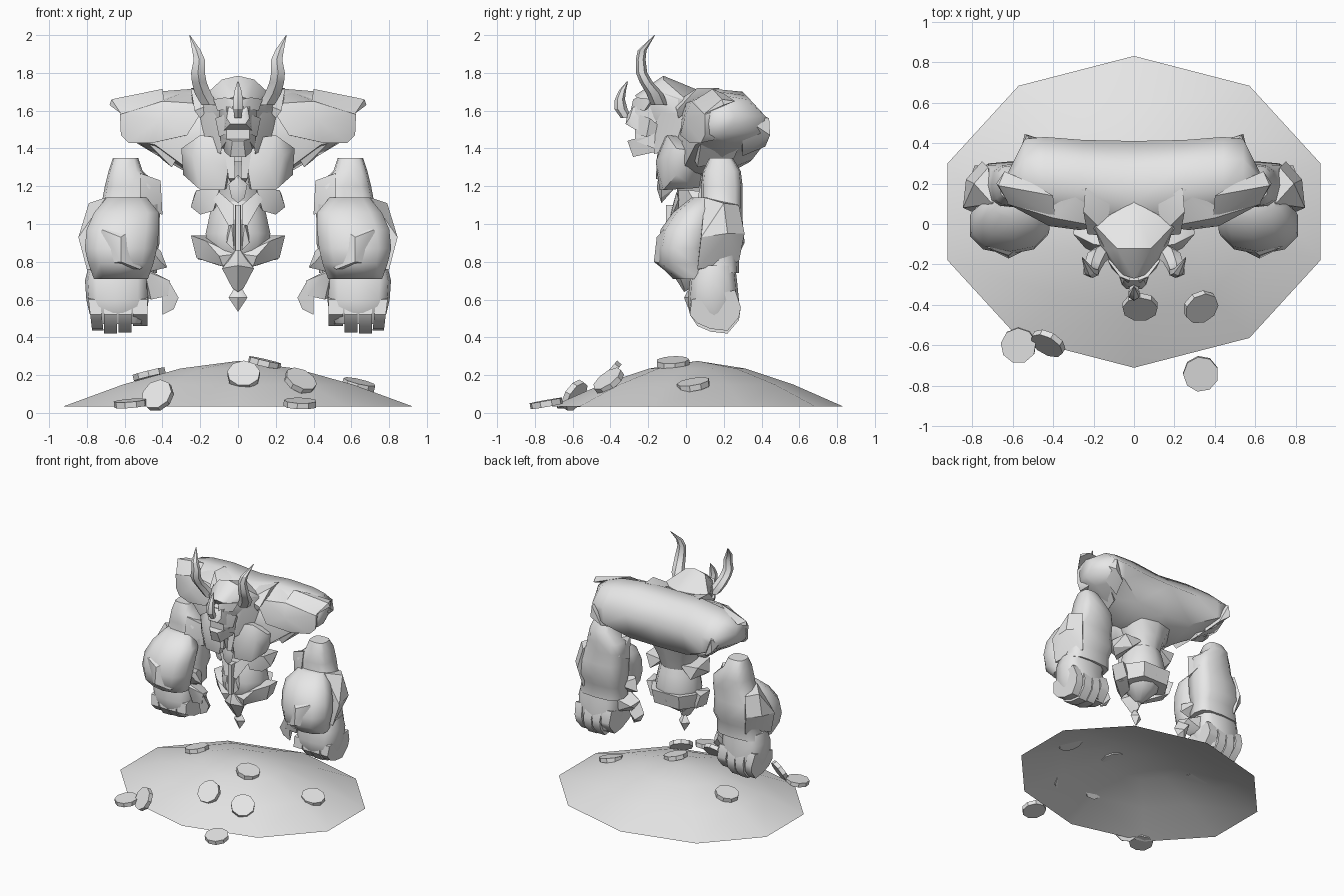
import bpy, bmesh, math
from mathutils import Vector, Matrix

stone = bpy.data.materials.new("light_grey")
stone.diffuse_color = (0.8, 0.8, 0.8, 1)


def finish(name, bm, angle=30, mirror=False, merge=False, recalc=True):
    if recalc:
        bmesh.ops.recalc_face_normals(bm, faces=bm.faces)
    me = bpy.data.meshes.new(name)
    bm.to_mesh(me)
    bm.free()
    me.materials.append(stone)
    ob = bpy.data.objects.new(name, me)
    bpy.context.collection.objects.link(ob)
    bpy.ops.object.select_all(action='DESELECT')
    ob.select_set(True)
    bpy.context.view_layer.objects.active = ob
    bpy.ops.object.shade_smooth_by_angle(angle=math.radians(angle))
    if mirror:
        mod = ob.modifiers.new("mirror", 'MIRROR')
        mod.use_mirror_merge = merge
    return ob


def hull(name, pts, mirror=True, sym=False, angle=30, dy=0):
    """Convex chunk; sym adds the x-flipped points to the same chunk, dy shifts it back."""
    bm = bmesh.new()
    if sym:
        pts = pts + [(-x, y, z) for x, y, z in pts if x]
    for x, y, z in pts:
        bm.verts.new((x, y + dy, z))
    res = bmesh.ops.convex_hull(bm, input=bm.verts)
    junk = {v for v in res["geom_interior"] + res["geom_unused"]
            if isinstance(v, bmesh.types.BMVert)}
    bmesh.ops.delete(bm, geom=list(junk), context='VERTS')
    bmesh.ops.dissolve_limit(bm, angle_limit=0.03, verts=bm.verts, edges=bm.edges)
    return finish(name, bm, angle, mirror and not sym)


def skin(name, rings, caps=(True, True), **kw):
    bm = bmesh.new()
    vs = [[bm.verts.new(p) for p in r] for r in rings]
    n = len(rings[0])
    for a, b in zip(vs, vs[1:]):
        for i in range(n):
            bm.faces.new((a[i], a[(i + 1) % n], b[(i + 1) % n], b[i]))
    if caps[0]:
        bm.faces.new(vs[0])
    if caps[1]:
        bm.faces.new(vs[-1])
    return finish(name, bm, **kw)


def loft(name, rows, n=10, square=1, **kw):
    """Stack of ellipses: (x, y, z, x radius, y radius); square < 1 gives boxier rings."""
    def f(v):
        return math.copysign(abs(v) ** square, v) if abs(v) > 1e-6 else 0
    ang = [2 * math.pi * i / n + math.pi / 2 for i in range(n)]
    return skin(name, [[(x + rx * f(math.cos(a)), y + ry * f(math.sin(a)), z) for a in ang]
                       for x, y, z, rx, ry in rows], **kw)


# ground: open ten-sided mound
bm = bmesh.new()
rings = []
for t, z in ((1, .035), (.66, .15), (.33, .235)):
    rings.append([bm.verts.new((.97 * t * math.cos(math.pi * (i / 5 + .5)),
                                .06 + .77 * t * math.sin(math.pi * (i / 5 + .5)), z))
                  for i in range(10)])
top = bm.verts.new((0, .06, .275))
for i in range(10):
    j = (i + 1) % 10
    for a, b in zip(rings, rings[1:]):
        bm.faces.new((a[i], a[j], b[j], b[i]))
    bm.faces.new((rings[-1][i], rings[-1][j], top))
finish("ground_mound", bm, 40, recalc=False)

# scattered coins: centre, facing direction
coins = [((-.57, -.60, .05), (-.08, -.1, 1)), ((-.425, -.59, .092), (-.42, -.75, .48)),
         ((.03, -.41, .20), (0, -.75, .65)), ((.33, -.41, .17), (.38, -.55, .75)),
         ((.33, -.74, .05), (.03, -.18, 1)), ((-.47, .15, .205), (-.23, .05, .95)),
         ((.14, -.07, .265), (.22, -.05, .95)), ((.64, .04, .15), (.22, -.15, .93))]
for k, (c, d) in enumerate(coins):
    bm = bmesh.new()
    bmesh.ops.create_cone(bm, cap_ends=True, segments=9, radius1=.088, radius2=.088, depth=.032,
                          matrix=Matrix.Translation(c) @ Vector(d).to_track_quat('Z', 'Y').to_matrix().to_4x4())
    finish(f"coin_{k + 1}", bm, 30)

# upper back and shoulders: cross-sections running outward from the middle
back = [
    (0, [(-.05, 1.30), (-.10, 1.45), (-.05, 1.62), (.10, 1.69), (.28, 1.69), (.41, 1.55), (.34, 1.33), (.14, 1.22)]),
    (.25, [(-.02, 1.28), (-.02, 1.45), (.02, 1.63), (.15, 1.715), (.30, 1.70), (.415, 1.55), (.35, 1.34), (.15, 1.26)]),
    (.44, [(.05, 1.42), (.04, 1.52), (.06, 1.64), (.17, 1.70), (.32, 1.68), (.43, 1.56), (.42, 1.43), (.20, 1.37)]),
    (.54, [(.09, 1.44), (.08, 1.52), (.10, 1.62), (.20, 1.68), (.32, 1.66), (.42, 1.57), (.40, 1.48), (.22, 1.43)]),
    (.62, [(.13, 1.48), (.12, 1.53), (.13, 1.60), (.19, 1.63), (.23, 1.62), (.26, 1.57), (.25, 1.52), (.20, 1.48)])]
skin("upper_back", [[(x, y, z) for y, z in r] for x, r in back], caps=(False, True),
     angle=62, mirror=True, merge=True)

hull("shoulder_block", [(.24, .0, 1.64), (.20, -.02, 1.58), (.27, -.03, 1.47), (.45, .02, 1.43), (.58, .08, 1.43),
                        (.62, .10, 1.47), (.625, .10, 1.58), (.40, .03, 1.65), (.42, -.01, 1.55), (.25, .17, 1.715),
                        (.60, .22, 1.62), (.55, .22, 1.46), (.30, .2, 1.46)], angle=35)
hull("shoulder_plate", [(.39, .03, 1.645), (.40, .14, 1.715), (.67, .19, 1.66), (.68, .20, 1.63), (.62, .10, 1.585),
                        (.50, .20, 1.69), (.64, .26, 1.65)])
hull("collar_plate", [(.13, -.06, 1.64), (.25, .06, 1.72), (.24, .18, 1.72), (.23, -.05, 1.60), (.12, .1, 1.69), (.2, -.04, 1.56)])
hull("shoulder_fringe", [(.48, .08, 1.43), (.35, .06, 1.30), (.26, .0, 1.46), (.40, .25, 1.34), (.50, .30, 1.45), (.3, .2, 1.45)])
hull("shoulder_spike", [(.45, .30, 1.62), (.54, .445, 1.47), (.53, .44, 1.56), (.58, .28, 1.58), (.46, .42, 1.41),
                        (.42, .30, 1.36), (.52, .3, 1.44)])

# chest and middle
hull("pectoral", [(.06, -.12, 1.45), (.20, -.10, 1.47), (.30, -.05, 1.40), (.29, -.05, 1.26), (.20, -.12, 1.18),
                  (.07, -.14, 1.18), (.05, -.14, 1.30), (.16, -.16, 1.33), (.24, -.12, 1.36), (.05, .1, 1.2),
                  (.21, .05, 1.19), (.28, .1, 1.38), (.05, .1, 1.45)], angle=50)
loft("lower_back", [(0, .1, 1.33, .25, .19), (0, .1, 1.2, .16, .15), (0, .09, 1.10, .13, .13)], angle=45)
loft("abdomen", [(0, .09, 1.16, .12, .12), (0, .09, 1.06, .155, .15), (0, .09, .95, .18, .17),
                 (0, .09, .86, .17, .165), (0, .08, .78, .09, .10), (0, .06, .72, .03, .03)], angle=45)
hull("rib_block", [(.10, -.08, 1.18), (.22, -.03, 1.18), (.25, .02, 1.09), (.20, -.02, 1.05), (.13, -.08, 1.07),
                   (.23, .14, 1.16), (.18, .16, 1.06), (.08, .15, 1.15)], dy=.04)
hull("belt_flap", [(.02, -.13, .84), (.10, -.14, .83), (.17, -.10, .91), (.25, -.02, .94), (.22, -.02, .82), (.08, -.12, .775),
                   (.24, .09, .93), (.20, .09, .82), (.1, .0, .78), (.15, .05, .94)], dy=.07)
hull("belt_back", [(.24, .09, .93), (.12, .265, .93), (.11, .245, .82), (.21, .08, .81)], sym=True)
hull("belly_lapel", [(.02, -.12, 1.10), (.10, -.10, 1.17), (.13, -.09, 1.13), (.05, -.145, .99), (.02, -.14, 1.0), (.07, -.06, 1.1)],
     dy=.05)
hull("belly_panel", [(.02, -.13, 1.08), (.035, -.15, 1.0), (.06, -.14, .90), (.02, -.15, .86), (.02, -.08, .9), (.05, -.08, 1.05)],
     dy=.06)
hull("front_bar", [(.014, -.165, 1.10), (.014, -.165, .86), (.018, -.10, .86), (.018, -.08, 1.10)], sym=True, dy=.06)
hull("throat_strip", [(.02, -.15, 1.40), (.07, -.14, 1.38), (.05, -.155, 1.24), (.015, -.16, 1.24), (.06, -.1, 1.38), (.04, -.1, 1.22)])
hull("throat_bead", [(0, -.165, 1.26), (.05, -.15, 1.21), (.035, -.15, 1.14), (0, -.15, 1.11), (0, -.175, 1.19), (0, -.08, 1.19)],
     sym=True, dy=.02)
hull("buckle", [(0, -.14, .88), (.045, -.14, .81), (.085, -.12, .765), (.03, -.08, .66), (0, -.08, .64), (0, -.17, .78),
                (.04, -.01, .77), (0, -.01, .68)], sym=True, dy=.07)
hull("pendant", [(0, 0, .67), (.05, 0, .61), (0, 0, .535), (0, -.03, .61), (0, .04, .61), (.02, 0, .66)], sym=True, dy=.02)

# head
hull("skull", [(0, -.12, 1.785), (.085, -.12, 1.765), (.135, -.13, 1.70), (.12, -.18, 1.65), (.06, -.25, 1.66), (0, -.27, 1.68),
               (0, .11, 1.69), (.20, .00, 1.66), (.17, -.10, 1.66), (.20, .03, 1.50), (.09, -.17, 1.55)], sym=True, angle=40)
hull("mane", [(.10, -.14, 1.68), (.15, -.11, 1.69), (.20, -.02, 1.66), (.20, .0, 1.44), (.13, -.10, 1.39), (.09, -.17, 1.37),
              (.08, -.17, 1.5), (.08, .05, 1.5)])
hull("head_core", [(.10, -.20, 1.64), (.06, -.27, 1.62), (.06, -.27, 1.44), (.09, -.17, 1.40), (.08, 0, 1.45), (.09, 0, 1.64)], sym=True)
hull("brow", [(.02, -.28, 1.66), (.07, -.26, 1.67), (.13, -.18, 1.66), (.11, -.22, 1.60), (.03, -.29, 1.61), (.05, -.15, 1.64)])
hull("muzzle", [(.05, -.28, 1.62), (.06, -.30, 1.56), (.04, -.32, 1.53), (.07, -.27, 1.50), (.09, -.18, 1.48),
                (.09, -.15, 1.6), (.03, -.31, 1.58)], sym=True)
hull("cheek", [(.07, -.25, 1.58), (.12, -.19, 1.56), (.10, -.21, 1.46), (.06, -.27, 1.48), (.09, -.12, 1.5)])
hull("jaw", [(.085, -.2, 1.46), (.06, -.28, 1.45), (.03, -.31, 1.44), (.04, -.28, 1.355), (.07, -.17, 1.38),
             (.09, -.12, 1.44)], sym=True)
loft("nose_crest", [(0, -.315, 1.56, .02, .03), (0, -.345, 1.61, .03, .035), (0, -.35, 1.66, .03, .027),
                    (0, -.335, 1.71, .02, .018), (0, -.31, 1.755, .003, .003)], n=6)
loft("horn", [(.15, -.14, 1.63, .05, .045), (.185, -.165, 1.69, .05, .045), (.205, -.21, 1.75, .045, .035),
              (.212, -.235, 1.80, .042, .03), (.205, -.24, 1.87, .034, .026), (.22, -.232, 1.92, .026, .023),
              (.256, -.166, 2.0, .002, .002)], n=6, mirror=True)

# arms
loft("upper_arm", [(.595, .185, 1.35, .067, .062), (.595, .19, 1.28, .09, .10), (.56, .19, 1.20, .145, .11), (.565, .19, 1.12, .155, .11),
                   (.60, .18, 1.02, .185, .12), (.60, .19, .90, .185, .12), (.60, .18, .84, .17, .10), (.61, .17, .74, .18, .11)],
     n=12, square=.65, mirror=True, angle=50)
loft("forearm", [(.59, .10, 1.14, .11, .07), (.59, .05, 1.06, .18, .12), (.61, .01, .97, .20, .145),
                 (.62, -.01, .87, .20, .14), (.62, -.01, .79, .18, .14), (.62, .04, .71, .15, .11)],
     n=10, square=.9, mirror=True, angle=50)
hull("elbow_guard", [(.70, .10, 1.14), (.79, .20, 1.11), (.83, .22, .95), (.845, .08, .93), (.80, .06, .76), (.72, .28, 1.1),
                     (.72, .28, .80), (.75, .31, .95), (.65, .1, .75)])
hull("forearm_ridge", [(.45, -.04, .93), (.55, -.10, .98), (.62, -.155, .93), (.72, -.12, .97), (.79, -.03, .92), (.76, -.06, .78),
                       (.62, -.17, .80), (.52, -.12, .76), (.46, -.03, .80), (.6, .1, .85)], angle=40)
hull("inner_guard", [(.41, .12, 1.23), (.52, .09, 1.27), (.40, .14, 1.05), (.52, .05, 1.08), (.42, .25, 1.1), (.5, .27, 1.22)])
hull("wrist_spike", [(.41, .05, .86), (.375, .08, .77), (.41, .05, .80), (.50, 0, .91), (.50, .08, .74), (.47, .2, .85)])
loft("hand", [(.63, .15, .78, .16, .11), (.64, .145, .70, .17, .125), (.638, .145, .60, .165, .135), (.635, .148, .53, .152, .13),
              (.635, .155, .47, .13, .095)], n=12, square=.62, mirror=True, angle=50)
for k, (x0, x1, z0) in enumerate([(.48, .555, .46), (.565, .632, .425), (.64, .71, .42), (.72, .78, .435)]):
    hull(f"finger_{k + 1}", [(x + (z - .5) * .12 * (k == 3), y, z) for x in (x0, x1) for y, z in
                             ((.03, .60), (.02, .52), (.06, z0 + .04), (.13, z0 + .01), (.22, z0), (.28, z0 + .07), (.29, .56), (.26, .65))],
         angle=40)
hull("thumb_base", [(.50, .07, .77), (.46, .06, .74), (.36, .09, .70), (.37, .09, .62), (.46, .10, .60), (.50, .20, .62), (.52, .22, .74),
                    (.38, .18, .68)], dy=-.02)
hull("thumb_tip", [(.36, .09, .69), (.315, .10, .61), (.34, .11, .55), (.40, .11, .52), (.40, .10, .62), (.39, .18, .63), (.35, .17, .58)],
     dy=-.02)
